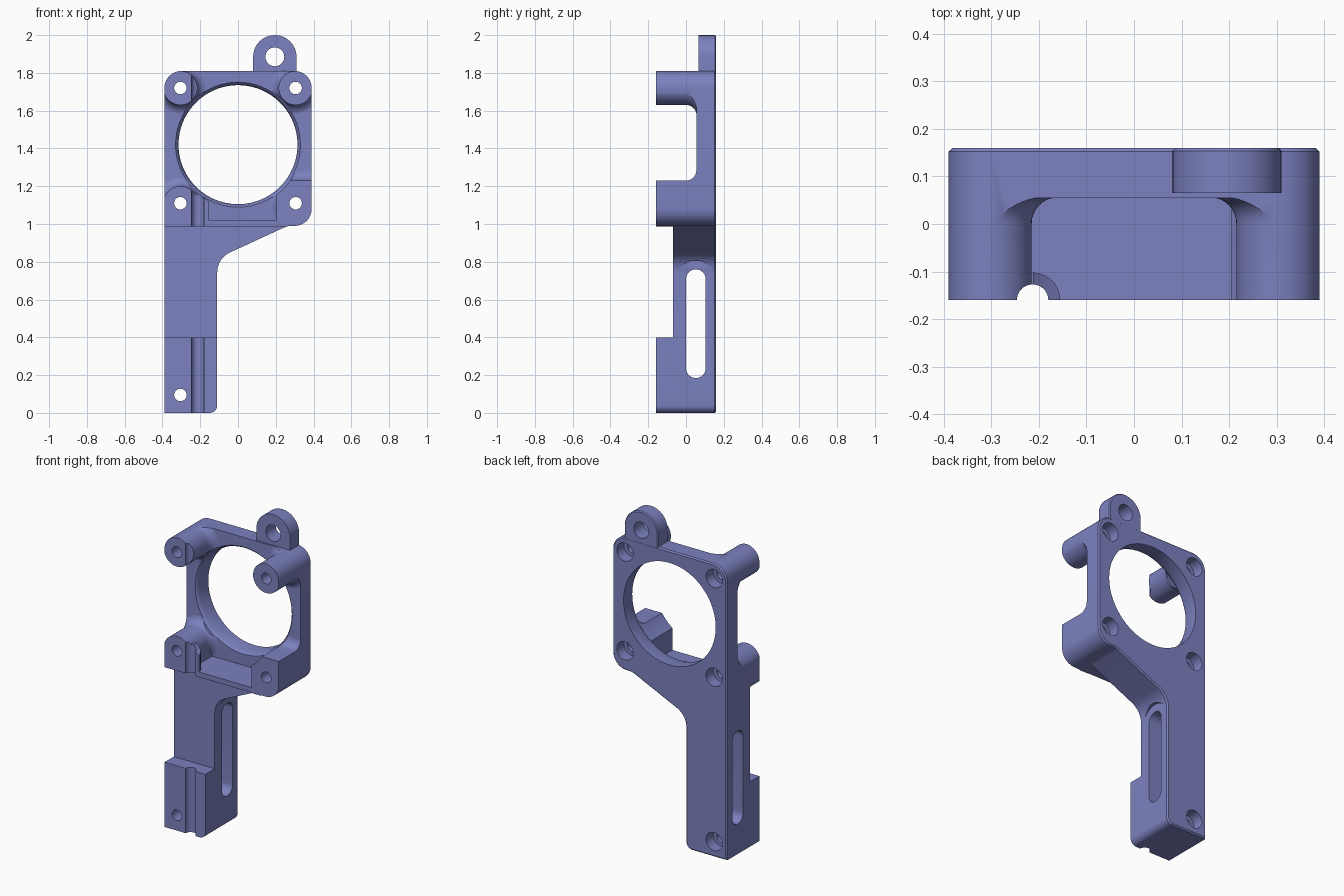
import bpy, bmesh, math
from mathutils import Vector

if "Cube" in bpy.data.objects:
    bpy.data.objects.remove(bpy.data.objects["Cube"])

blue = bpy.data.materials.new("slate_blue")
blue.diffuse_color = (0.2, 0.22, 0.52, 1)
blue.use_nodes = True
blue.node_tree.nodes["Principled BSDF"].inputs["Base Color"].default_value = blue.diffuse_color


def finish(name, bm):
    bmesh.ops.recalc_face_normals(bm, faces=bm.faces[:])
    mesh = bpy.data.meshes.new(name)
    bm.to_mesh(mesh)
    bm.free()
    mesh.materials.append(blue)
    ob = bpy.data.objects.new(name, mesh)
    bpy.context.collection.objects.link(ob)
    return ob


def rounded(corners, steps=10):
    """Outline from (u, v, radius) corners, each rounded with a tangent arc."""
    out = []
    n = len(corners)
    for i, (u, v, r) in enumerate(corners):
        p = Vector((u, v))
        if r == 0:
            out.append(p)
            continue
        a = (Vector(corners[i - 1][:2]) - p).normalized()
        b = (Vector(corners[(i + 1) % n][:2]) - p).normalized()
        half = a.angle(b) / 2
        c = p + (a + b).normalized() * (r / math.sin(half))
        start = p + a * (r / math.tan(half)) - c
        end = p + b * (r / math.tan(half)) - c
        sweep = start.angle(end)
        for k in range(steps + 1):
            t = k / steps
            out.append(c + (start * math.sin((1 - t) * sweep) + end * math.sin(t * sweep)) / math.sin(sweep))
    return out


def prism(name, pts, lo, hi, axis="y", chamfer=0):
    """Extrude an outline along an axis, optionally chamfering its far rim."""
    place = {"x": lambda u, v, t: (t, u, v),
             "y": lambda u, v, t: (u, t, v),
             "z": lambda u, v, t: (u, v, t)}[axis]
    bm = bmesh.new()
    near = [bm.verts.new(place(p[0], p[1], lo)) for p in pts]
    far = [bm.verts.new(place(p[0], p[1], hi)) for p in pts]
    bm.faces.new(near)
    cap = bm.faces.new(far)
    for i in range(len(pts)):
        j = (i + 1) % len(pts)
        bm.faces.new((near[i], near[j], far[j], far[i]))
    bmesh.ops.recalc_face_normals(bm, faces=bm.faces[:])
    if chamfer:
        bmesh.ops.bevel(bm, geom=list(cap.edges), offset=chamfer, segments=1, affect="EDGES")
    return finish(name, bm)


def box(name, x0, x1, y0, y1, z0, z1):
    return prism(name, [(x0, z0), (x1, z0), (x1, z1), (x0, z1)], y0, y1)


def lathe(name, x, z, profile, n=48):
    """Turned solid around a y-axis; profile is a list of (radius, y)."""
    bm = bmesh.new()
    rings = [[bm.verts.new((x + r * math.cos(2 * math.pi * k / n), y,
                            z + r * math.sin(2 * math.pi * k / n)))
              for k in range(n)] for r, y in profile]
    for a, b in zip(rings, rings[1:]):
        for k in range(n):
            j = (k + 1) % n
            bm.faces.new((a[k], a[j], b[j], b[k]))
    bm.faces.new(rings[0])
    bm.faces.new(rings[-1])
    return finish(name, bm)


def circle(u, v, r, n=40):
    return [(u + r * math.cos(2 * math.pi * k / n), v + r * math.sin(2 * math.pi * k / n)) for k in range(n)]


def slot(u, z0, z1, r, n=16):
    """Upright stadium outline with arc centres at z0 and z1."""
    return [(u + r * math.cos(math.pi * k / n), z1 + r * math.sin(math.pi * k / n)) for k in range(n + 1)] + \
           [(u - r * math.cos(math.pi * k / n), z0 - r * math.sin(math.pi * k / n)) for k in range(n + 1)]


def combine(target, others, op):
    bpy.context.view_layer.objects.active = target
    for ob in others:
        mod = target.modifiers.new(op.lower(), "BOOLEAN")
        mod.operation, mod.solver, mod.object = op, "EXACT", ob
        bpy.ops.object.modifier_apply(modifier=mod.name)
        bpy.data.objects.remove(ob)


# Oversized masses: frame plate, arm, foot, ledge and corner blocks
bracket = box("motor_bracket", -0.5, 0.5, 0.055, 0.2, 0.93, 2)
arc = [(0.055 * math.sin(a), 1.285 - 0.055 * math.cos(a)) for a in (math.pi / 16 * k for k in range(9))]
masses = [
    box("arm", -0.55, 0.45, -0.07, 0.21, -0.1, 1.0),
    box("foot", -0.52, 0.1, -0.22, -0.03, -0.12, 0.4),
    box("ledge", -0.3, 0.3, -0.21, 0.08, 0.988, 1.02),
    box("left_block", -0.48, -0.215, -0.23, 0.09, 0.987, 1.11),
    prism("right_block", [(-0.24, 0.986), (-0.24, 1.23)] + arc + [(0.1, 1.285), (0.1, 0.986)], 0.205, 0.46, "x"),
    prism("groove_boss", circle(-0.213, -0.16, 0.058), 0.989, 1.16, "z"),
]

# Corner posts with a fillet flaring into the plate
corners = [(x, z) for x in (-0.305, 0.305) for z in (1.11, 1.72)]
flare = [(0.145 - 0.055 * math.cos(a), 0.001 + 0.055 * math.sin(a)) for a in (math.pi / 16 * k for k in range(9))]
for x, z in corners:
    masses.append(lathe("post", x, z, [(0.09, -0.25)] + flare + [(0.145, 0.12)]))
combine(bracket, masses, "UNION")

# Trim everything to the overall rounded silhouette
outline = rounded([(-0.39, 0, 0), (-0.11, 0, 0.04), (-0.11, 0.818, 0.115), (0.263, 0.99, 0.1),
                   (0.39, 0.99, 0.09), (0.39, 1.81, 0.09), (-0.39, 1.81, 0.09)])
combine(bracket, [prism("silhouette", outline, -0.16, 0.16, chamfer=0.008)], "INTERSECT")

# Hanging tab on top
tab = slot(0.195, 1.885, 1.885, 0.115)[:17] + [(0.08, 1.77), (0.31, 1.77)]
combine(bracket, [prism("tab", tab, 0.065, 0.1595, chamfer=0.006)], "UNION")

# Bore, bolt holes with rear counterbores, side slot and wire groove
cutters = [
    lathe("bore", 0, 1.42, [(0.335, -0.3), (0.335, 0.05), (0.322, 0.065), (0.315, 0.09), (0.315, 0.3)], 96),
    lathe("tab_hole", 0.195, 1.885, [(0.05, -0.3), (0.05, 0.3)]),
    prism("side_slot", slot(0.052, 0.2375, 0.7075, 0.0525), -0.6, 0.3, "x"),
    prism("slot_relief", slot(0.052, 0.2375, 0.7075, 0.1), -0.109, 0.3, "x"),
    prism("wire_groove", circle(-0.213, -0.16, 0.033), -0.2, 2.2, "z"),
]
for x, z in corners + [(-0.305, 0.095)]:
    cutters.append(lathe("bolt_hole", x, z, [(0.033, -0.3), (0.033, 0.09), (0.056, 0.0901), (0.056, 0.3)], 32))
combine(bracket, cutters, "DIFFERENCE")

# Smooth round surfaces, keep edges crisp
bpy.ops.object.select_all(action="DESELECT")
bracket.select_set(True)
bpy.context.view_layer.objects.active = bracket
bpy.ops.object.shade_smooth_by_angle(angle=math.radians(25))
